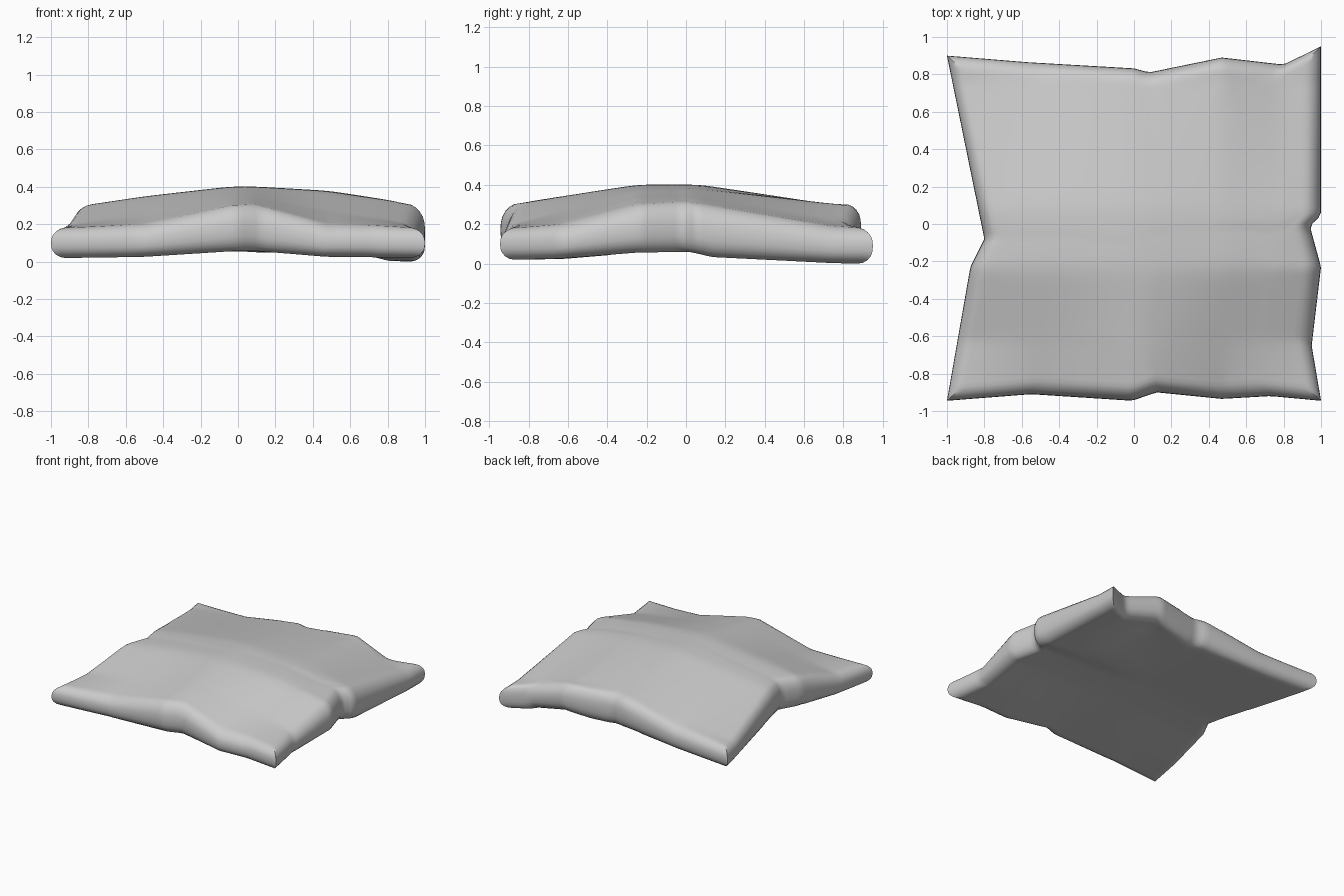
import bpy, bmesh
from mathutils import Vector

if "Cube" in bpy.data.objects:
    bpy.data.objects.remove(bpy.data.objects["Cube"])

# Outline of the draped pad, one polyline per side
LEFT = [(-1, -.945), (-.875, -.23), (-.8, -.08), (-1, .9)]
RIGHT = [(1, -.945), (.95, -.65), (1, -.23), (.94, -.01), (1, .045), (1, .95)]
FRONT = [(-1, -.945), (-.55, -.91), (-.01, -.945), (.12, -.9), (.47, -.935), (.73, -.92), (1, -.945)]
BACK = [(-1, .9), (-.57, .865), (0, .832), (.08, .81), (.47, .89), (.8, .852), (1, .95)]

# Heights of the top surface on a coarse grid
XS = [-1, -.5, -.03, .08, .48, .8, 1]
YS = [-.95, -.62, -.24, .07, .75, .95]
ZS = [[.18, .18, .29, .29, .18, .18, .18],
      [.18, .25, .345, .345, .265, .22, .18],
      [.275, .35, .403, .403, .38, .33, .29],
      [.275, .35, .403, .403, .38, .33, .29],
      [.18, .22, .30, .30, .305, .21, .18],
      [.18, .18, .29, .29, .295, .18, .18]]
N = 64


def side(poly, t, axis):
    lo, hi = poly[0][axis], poly[-1][axis]
    a = lo + (hi - lo) * t
    for p, q in zip(poly, poly[1:]):
        if a <= q[axis] + 1e-9:
            return Vector(p).lerp(Vector(q), (a - p[axis]) / (q[axis] - p[axis]))
    return Vector(poly[-1])


def plan(u, v):
    # Patch spanning the four sides
    l, r = side(LEFT, v, 1), side(RIGHT, v, 1)
    f, b = side(FRONT, u, 0), side(BACK, u, 0)
    c = [Vector(p) for p in (FRONT[0], FRONT[-1], BACK[0], BACK[-1])]
    corners = c[0].lerp(c[1], u).lerp(c[2].lerp(c[3], u), v)
    return l.lerp(r, u) + f.lerp(b, v) - corners


def cell(vals, a):
    a = min(max(a, vals[0]), vals[-1])
    i = max(k for k in range(len(vals) - 1) if vals[k] <= a)
    return i, (a - vals[i]) / (vals[i + 1] - vals[i])


def top_z(p):
    i, s = cell(XS, p.x)
    j, t = cell(YS, p.y)
    low = ZS[j][i] * (1 - s) + ZS[j][i + 1] * s
    high = ZS[j + 1][i] * (1 - s) + ZS[j + 1][i + 1] * s
    return low * (1 - t) + high * t


def ramp(a, lo, hi):
    return min(1, max(0, (a - lo) / (hi - lo)))


def bottom_z(p, top):
    z = .02 + .3 * (top - .18)
    z -= .02 * ramp(p.y, .03, .13) * ramp(p.x, 0, .3)     # hanging flap
    z += .05 * ramp(p.y, .3, .75) * max(0, 1 - abs(p.x - .47) / .33)  # lifted fold
    return z


def point(u, v, k, drop):
    # k shrinks towards the middle, drop goes from top (0) to underside (1)
    p = plan(u, v) * k
    top = top_z(p)
    return (p.x, p.y, top * (1 - drop) + bottom_z(p, top) * drop)


bm = bmesh.new()

# Top and underside
K = .925
for drop in (0, 1):
    g = [[bm.verts.new(point(i / N, j / N, K, drop)) for i in range(N + 1)] for j in range(N + 1)]
    for j in range(N):
        for i in range(N):
            f = [g[j][i], g[j][i + 1], g[j + 1][i + 1], g[j + 1][i]]
            bm.faces.new(f if drop == 0 else f[::-1])

# Rounded rim
loop = ([(i / N, 0) for i in range(N)] + [(1, i / N) for i in range(N)]
        + [(1 - i / N, 1) for i in range(N)] + [(0, 1 - i / N) for i in range(N)])
half = [(K, 0), (.95, .035), (.972, .11), (.989, .22), (.997, .34), (1, .5)]
profile = half + [(k, 1 - d) for k, d in half[-2::-1]]
rings = [[bm.verts.new(point(u, v, k, d)) for u, v in loop] for k, d in profile]
M = len(loop)
for a, b in zip(rings, rings[1:]):
    for i in range(M):
        bm.faces.new([a[i], b[i], b[(i + 1) % M], a[(i + 1) % M]])

bmesh.ops.remove_doubles(bm, verts=bm.verts, dist=1e-5)
bmesh.ops.recalc_face_normals(bm, faces=bm.faces)

# Soften the folds inside the pad
for reach, steps in ((.84, 3), (.75, 4), (.68, 6)):
    inner = [v for v in bm.verts if abs(v.co.x) < reach and abs(v.co.y) < reach - .04]
    for _ in range(steps):
        bmesh.ops.smooth_vert(bm, verts=inner, factor=.5, use_axis_z=True)

low = min(v.co.z for v in bm.verts)
bmesh.ops.translate(bm, verts=bm.verts, vec=(0, 0, -low))
me = bpy.data.meshes.new("draped_pad")
bm.to_mesh(me)
bm.free()
pad = bpy.data.objects.new("draped_pad", me)
bpy.context.collection.objects.link(pad)
bpy.context.view_layer.objects.active = pad
pad.select_set(True)
bpy.ops.object.shade_smooth_by_angle(angle=0.7)
